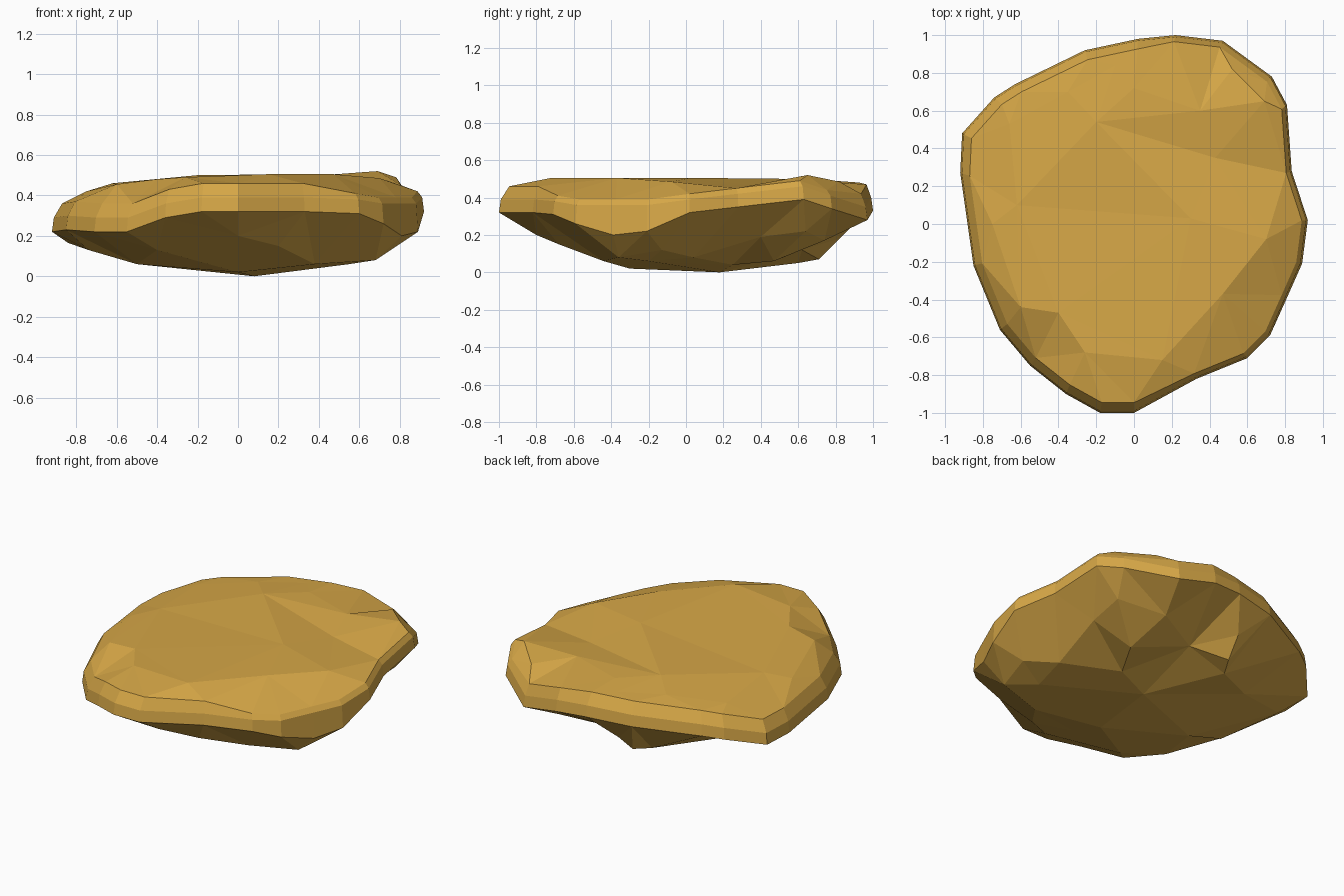
import bpy, bmesh
from mathutils.geometry import delaunay_2d_cdt

if "Cube" in bpy.data.objects:
    bpy.data.objects.remove(bpy.data.objects["Cube"])

# Widest outline of the slab, counter-clockwise from the front tip (x, y, z)
RIM = [(-.18, -1, .32), (0, -1, .32), (.33, -.82, .32), (.6, -.71, .31),
       (.72, -.59, .26), (.81, -.39, .20), (.89, -.21, .22), (.92, .02, .32),
       (.835, .28, .35), (.81, .63, .39), (.73, .78, .34), (.47, .97, .28),
       (.22, 1, .33), (.02, .98, .34), (-.26, .92, .33), (-.63, .74, .30),
       (-.74, .67, .28), (-.91, .48, .22), (-.92, .27, .22), (-.85, -.22, .23),
       (-.71, -.56, .22), (-.55, -.75, .22), (-.36, -.9, .29)]

# Plateau of the upper side
TOP = [(.15, -.72, .505), (-.26, -.68, .49), (-.4, -.47, .48), (-.6, -.44, .455),
       (.47, -.37, .505), (.7, -.08, .485), (.3, .03, .505), (-.75, 0, .42),
       (-.66, .53, .44), (-.35, .7, .475), (-.1, .84, .48), (.52, .82, .485),
       (.69, .65, .52), (.43, .35, .465), (.35, .6, .495), (0, .72, .495),
       (-.2, .54, .5), (-.62, .1, .46)]

# Lumps and hollows of the underside
BOTTOM = [(.08, .18, 0), (0, -.3, .02), (-.5, -.1, .06), (0, -.55, .11),
          (.2, -.68, .15), (.38, -.44, .06), (.68, -.36, .08), (.73, -.13, .12),
          (.55, -.2, .06), (-.4, -.6, .13), (-.74, -.1, .13), (-.84, .3, .165),
          (-.18, .6, .05), (-.12, .71, .07), (-.5, .4, .12), (.1, .62, .12),
          (.42, .47, .06), (.3, .25, .04), (.6, .04, .08), (.64, .4, .19),
          (.66, .64, .22), (.38, .74, .17), (0, -.8, .2), (-.1, .82, .18)]


def add_surface(bm, ring, points, flip):
    """Triangulate the area inside a ring of vertices through given points."""
    verts = ring + [bm.verts.new(p) for p in points]
    flat = [v.co.to_2d() for v in verts]
    result = delaunay_2d_cdt(flat, [], [list(range(len(ring)))], 1, 1e-5)
    tris, origins = result[2], result[3]
    for tri in tris:
        corners = [verts[origins[i][0]] for i in tri]
        bm.faces.new(corners[::-1] if flip else corners)


def add_band(bm, below, above):
    """Bridge two rings with quads."""
    for i in range(len(below)):
        j = (i + 1) % len(below)
        bm.faces.new((below[i], below[j], above[j], above[i]))


bm = bmesh.new()

# Edge: widest ring, upper rim and inset shoulder, steeper on the right side
low = [bm.verts.new(p) for p in RIM]
high = [bm.verts.new((x * .99, y * .99, max(z + .07, .36 if x > .5 else 0)))
        for x, y, z in RIM]
shoulder = []
for x, y, z in [v.co for v in high]:
    inset = .975 if x > .1 else .955
    rise = .03 if x > .5 else .07
    shoulder.append(bm.verts.new((x * inset, y * inset, min(z + rise, .49))))
add_band(bm, low, high)
add_band(bm, high, shoulder)

# Upper and lower sides
add_surface(bm, shoulder, TOP, False)
add_surface(bm, low, BOTTOM, True)
bmesh.ops.recalc_face_normals(bm, faces=bm.faces)

mesh = bpy.data.meshes.new("rock_slab")
bm.to_mesh(mesh)
bm.free()
rock = bpy.data.objects.new("rock_slab", mesh)
bpy.context.collection.objects.link(rock)

# Sandstone colour
sand = bpy.data.materials.new("sandstone")
sand.diffuse_color = (.68, .39, .063, 1)
sand.use_nodes = True
sand.node_tree.nodes["Principled BSDF"].inputs["Base Color"].default_value = sand.diffuse_color
mesh.materials.append(sand)
